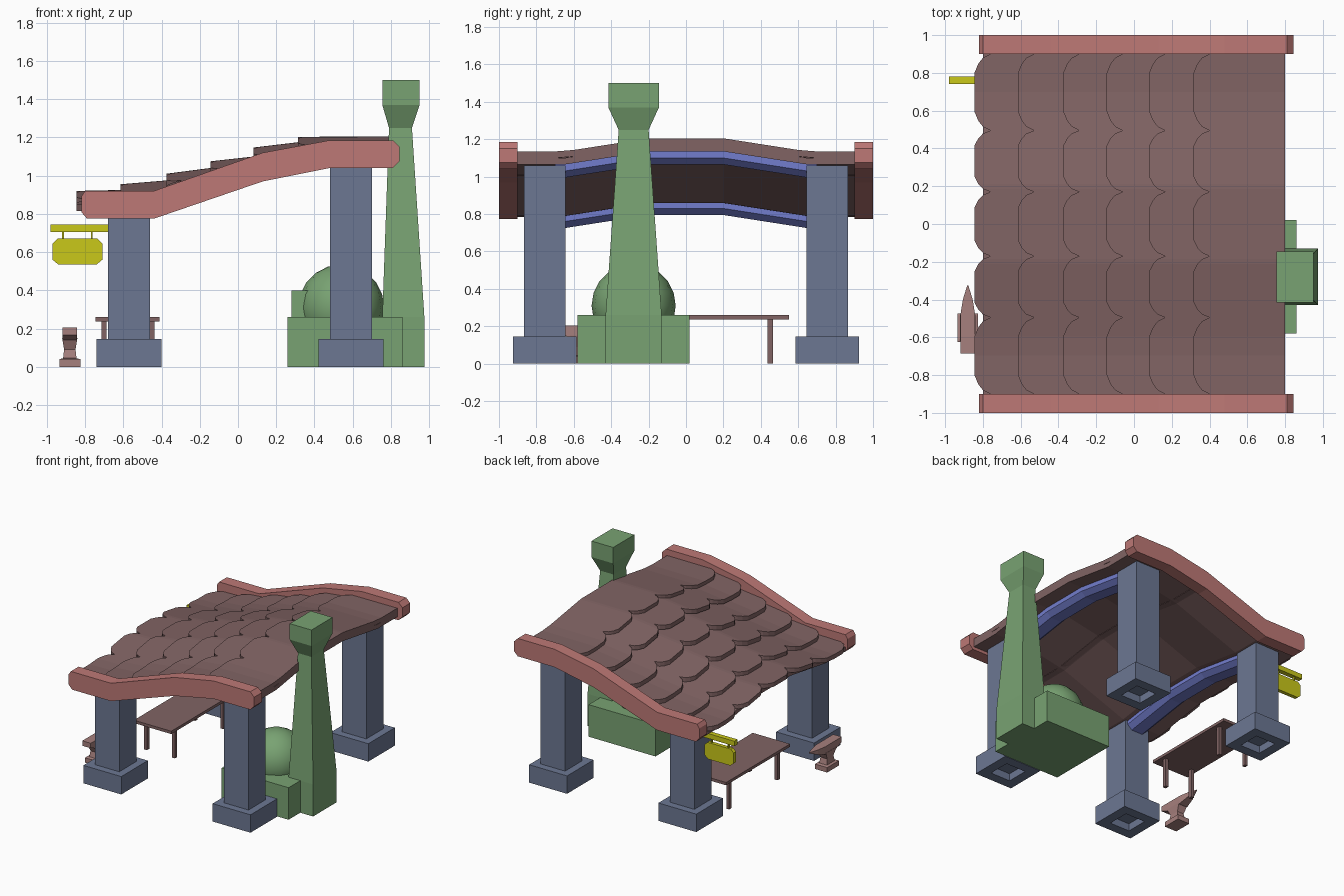
import bpy, bmesh
from mathutils import Vector

cube = bpy.data.objects.get("Cube")
if cube:
    bpy.data.objects.remove(cube, do_unlink=True)


def material(name, rgb):
    m = bpy.data.materials.new(name)
    m.use_nodes = True
    m.diffuse_color = (*rgb, 1)
    m.node_tree.nodes["Principled BSDF"].inputs["Base Color"].default_value = (*rgb, 1)
    return m


BROWN = material("dark brown", (0.22, 0.127, 0.127))
RED = material("dusty red", (0.51, 0.19, 0.18))
STONE = material("slate grey", (0.15, 0.185, 0.29))
GREEN = material("soft green", (0.19, 0.365, 0.17))
YELLOW = material("yellow", (0.59, 0.58, 0.01))
BLUE = material("blue", (0.17, 0.205, 0.61))
PINK = material("pinkish brown", (0.38, 0.215, 0.205))


def finish(name, bm, mat):
    bmesh.ops.recalc_face_normals(bm, faces=bm.faces)
    me = bpy.data.meshes.new(name)
    bm.to_mesh(me)
    bm.free()
    me.materials.append(mat)
    ob = bpy.data.objects.new(name, me)
    bpy.context.collection.objects.link(ob)
    return ob


def loft(name, rings, mat):
    """Skin a run of equal-length rings and cap both ends."""
    bm = bmesh.new()
    rows = [[bm.verts.new(p) for p in ring] for ring in rings]
    n = len(rows[0])
    for a, b in zip(rows, rows[1:]):
        for i in range(n):
            j = (i + 1) % n
            bm.faces.new((a[i], a[j], b[j], b[i]))
    bm.faces.new(rows[0])
    bm.faces.new(rows[-1])
    return finish(name, bm, mat)


def rect(x0, x1, y0, y1, z):
    return [(x0, y0, z), (x1, y0, z), (x1, y1, z), (x0, y1, z)]


def square(x, y, half, z):
    return rect(x - half, x + half, y - half, y + half, z)


def box(name, x0, x1, y0, y1, z0, z1, mat):
    return loft(name, [rect(x0, x1, y0, y1, z) for z in (z0, z1)], mat)


def prism_y(name, pts, y0, y1, mat):
    return loft(name, [[(x, y, z) for x, z in pts] for y in (y0, y1)], mat)


def arch(y):
    """Rise of the roof across its width."""
    return 0.07 * min(1, max(0, (0.65 - abs(y)) / 0.45))


# Posts with hollowed feet
for x, top, side in ((-0.57, 0.80, "left"), (0.59, 1.06, "right")):
    for y, end in ((-0.755, "front"), (0.755, "back")):
        loft(f"{end}_{side}_post_foot", [
            square(x, y, 0.09, 0.06), square(x, y, 0.09, 0),
            square(x, y, 0.17, 0), square(x, y, 0.17, 0.145)], STONE)
        box(f"{end}_{side}_post", x - 0.11, x + 0.11, y - 0.11, y + 0.11, 0.14, top, STONE)

# Arched beams between the posts
BREAKS = (-0.7, -0.65, -0.2, 0.2, 0.65, 0.7)
section = [(-0.09, 0.07), (-0.09, 0.035), (-0.05, 0), (0.05, 0), (0.09, 0.035), (0.09, 0.07)]
for name, bx, bz in (("low_beam", -0.57, 0.725), ("high_beam", 0.59, 0.995)):
    loft(name, [[(bx + x, y, bz + z + arch(y)) for x, z in section] for y in BREAKS], BLUE)

# Curved end boards
board = [(-0.80, 0.92), (-0.44, 0.92), (0.13, 1.12), (0.48, 1.185), (0.81, 1.185),
         (0.845, 1.15), (0.845, 1.075), (0.81, 1.04), (0.48, 1.04), (0.13, 0.97),
         (-0.44, 0.775), (-0.79, 0.775), (-0.82, 0.81), (-0.82, 0.89)]
prism_y("front_end_board", board, -1, -0.9, RED)
prism_y("back_end_board", board, 0.9, 1, RED)

# Roof deck
under = [(-0.8, 0.785), (-0.44, 0.79), (0.13, 1.0), (0.48, 1.065), (0.8, 1.065)]
deck = under + [(x, z + 0.035) for x, z in reversed(under)]
loft("roof_deck", [[(x, y, z + arch(y)) for x, z in deck]
                   for y in (-0.9, -0.65, -0.2, 0.2, 0.65, 0.9)], BROWN)

# Scalloped tile rows: each overlaps the one below
SEAMS = (-0.9, -0.495, -0.17, 0.17, 0.495, 0.9)
NOTCH = ((0, 0.085), (0.05, 0.045), (0.13, 0.02), (0.25, 0), (0.5, 0),
         (0.75, 0), (0.87, 0.02), (0.95, 0.045))
edge = [(a + (b - a) * t, d) for a, b in zip(SEAMS, SEAMS[1:]) for t, d in NOTCH] + [(0.9, 0.085)]
ROWS = ((-0.845, 0.85, 0.855), (-0.615, 0.885, 0.905), (-0.375, 0.94, 0.97),
        (-0.145, 1.005, 1.03), (0.08, 1.077, 1.105), (0.315, 1.133, 1.135))
for i, (x0, z0, z1) in enumerate(ROWS):
    last = i == len(ROWS) - 1
    x1 = 0.8 if last else ROWS[i + 1][0] + 0.1
    span = x1 - x0 if last else x1 - 0.1 - x0
    rings = []
    for y, d in edge:
        a = arch(y)
        zs = z0 + a + (z1 - z0) * d / span
        ze = z0 + a + (z1 - z0) * (x1 - x0) / span
        rings.append([(x0 + d, y, zs), (x1, y, ze), (x1, y, ze - 0.035), (x0 + d, y, zs - 0.035)])
    loft(f"tile_row_{i + 1}", rings, BROWN)

# Forge: hearth, oven dome, mouth and chimney
box("hearth", 0.26, 0.86, -0.58, 0.02, 0, 0.26, GREEN)
box("oven_mouth", 0.28, 0.42, -0.38, -0.18, 0.25, 0.4, GREEN)
bm = bmesh.new()
bmesh.ops.create_uvsphere(bm, u_segments=16, v_segments=10, radius=0.225)
bmesh.ops.translate(bm, verts=bm.verts, vec=Vector((0.54, -0.28, 0.31)))
dome = finish("oven_dome", bm, GREEN)
for p in dome.data.polygons:
    p.use_smooth = True
loft("chimney", [rect(0.755, 0.975, -0.43, -0.13, 0), rect(0.755, 0.975, -0.43, -0.13, 0.26),
                 rect(0.79, 0.91, -0.36, -0.2, 1.25), rect(0.755, 0.95, -0.415, -0.145, 1.37),
                 rect(0.755, 0.95, -0.415, -0.145, 1.5)], GREEN)

# Work table
box("table_top", -0.745, -0.41, -0.27, 0.55, 0.237, 0.26, BROWN)
for i, (x, y) in enumerate(((-0.7, -0.17), (-0.45, -0.17), (-0.7, 0.45), (-0.45, 0.45))):
    box(f"table_leg_{i + 1}", x - 0.013, x + 0.013, y - 0.015, y + 0.015, 0, 0.24, BROWN)

# Hanging sign
box("sign_bar", -0.98, -0.67, 0.74, 0.78, 0.705, 0.745, YELLOW)
for side, x in (("left", -0.915), ("right", -0.765)):
    box(f"sign_hanger_{side}", x - 0.005, x + 0.005, 0.753, 0.767, 0.66, 0.71, YELLOW)
sign = [(-0.94, 0.535), (-0.74, 0.535), (-0.71, 0.56), (-0.71, 0.645), (-0.735, 0.67),
        (-0.945, 0.67), (-0.97, 0.645), (-0.97, 0.56)]
prism_y("sign_board", sign, 0.745, 0.775, YELLOW)

# Anvil: flared foot and waist, then face block tapering into a horn
loft("anvil_foot", [rect(-0.935, -0.825, -0.625, -0.475, 0), rect(-0.935, -0.825, -0.625, -0.475, 0.04),
                    rect(-0.915, -0.845, -0.6, -0.5, 0.045), rect(-0.91, -0.85, -0.59, -0.51, 0.09),
                    rect(-0.92, -0.84, -0.62, -0.48, 0.15)], PINK)


def slab(y, half, low):
    return [(-0.88 - half, y, low), (-0.88 + half, y, low), (-0.88 + half, y, 0.205), (-0.88 - half, y, 0.205)]


loft("anvil_head", [slab(-0.685, 0.038, 0.165), slab(-0.62, 0.038, 0.14), slab(-0.475, 0.038, 0.14),
                    slab(-0.4, 0.026, 0.165), slab(-0.325, 0.003, 0.198)], PINK)
